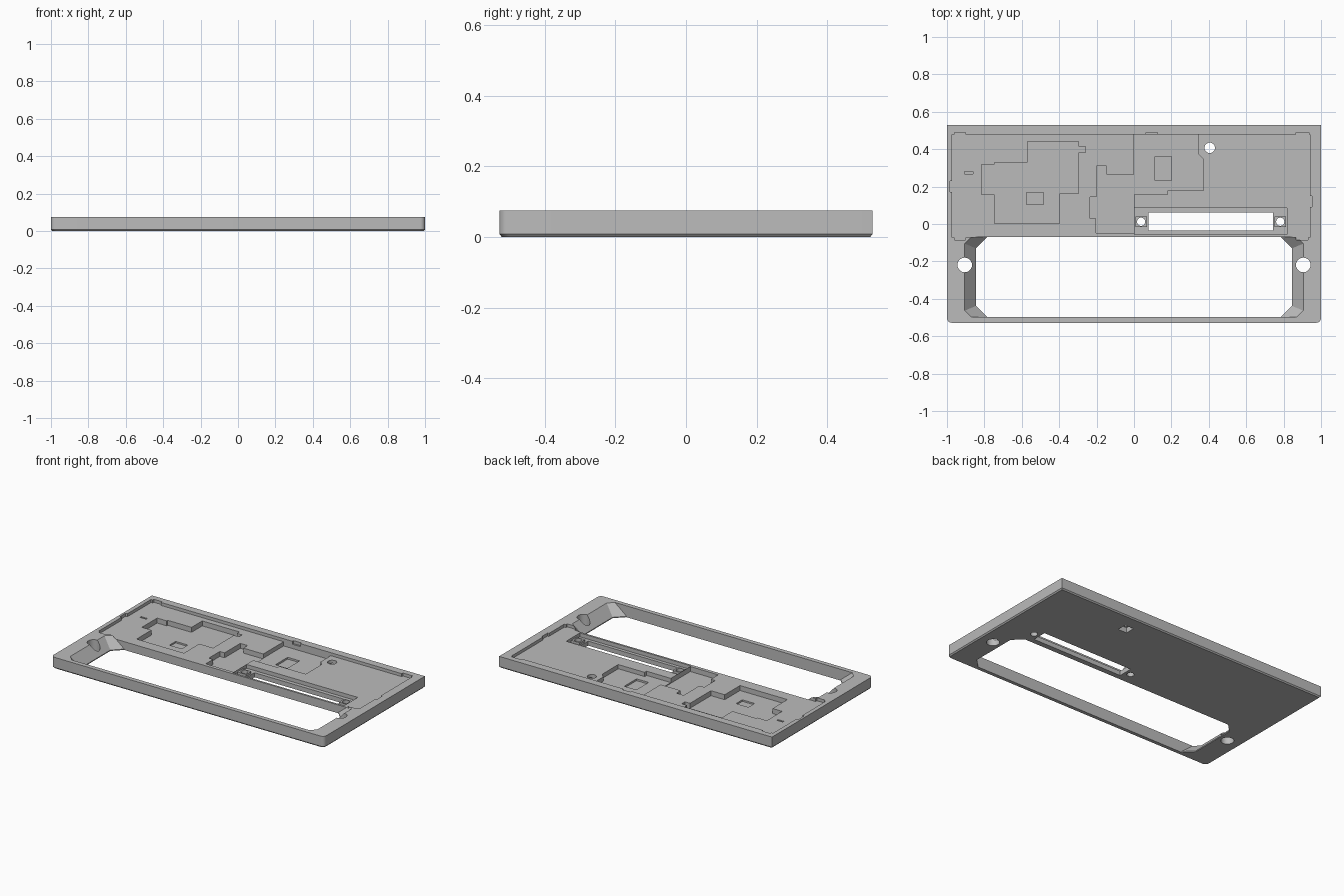
import bpy, bmesh, math

if "Cube" in bpy.data.objects:
    bpy.data.objects.remove(bpy.data.objects["Cube"])

grey = bpy.data.materials.new("mid grey")
grey.use_nodes = True
COLOUR = (0.5, 0.5, 0.5, 1)
grey.diffuse_color = COLOUR
grey.node_tree.nodes["Principled BSDF"].inputs["Base Color"].default_value = COLOUR

TOP, ABOVE, BELOW = 0.075, 0.12, -0.05


def loft(name, layers):
    """Solid through stacked outlines, each given as (points, height)."""
    bm = bmesh.new()
    rings = [[bm.verts.new((x, y, z)) for x, y in pts] for pts, z in layers]
    for low, high in zip(rings, rings[1:]):
        for i in range(len(low)):
            j = (i + 1) % len(low)
            bm.faces.new((low[i], low[j], high[j], high[i]))
    bm.faces.new(rings[0])
    bm.faces.new(rings[-1])
    bmesh.ops.recalc_face_normals(bm, faces=bm.faces[:])
    mesh = bpy.data.meshes.new(name)
    bm.to_mesh(mesh)
    bm.free()
    mesh.materials.append(grey)
    obj = bpy.data.objects.new(name, mesh)
    bpy.context.collection.objects.link(obj)
    return obj


def rect(x0, x1, y0, y1):
    return [(x0, y0), (x1, y0), (x1, y1), (x0, y1)]


def octagon(hx, y0, y1, c):
    return [(-hx + c, y0), (hx - c, y0), (hx, y0 + c), (hx, y1 - c),
            (hx - c, y1), (-hx + c, y1), (-hx, y1 - c), (-hx, y0 + c)]


def circle(x, y, r, n=32):
    return [(x + r * math.cos(math.tau * i / n), y + r * math.sin(math.tau * i / n))
            for i in range(n)]


def cut(name, pts, z0, z1=ABOVE, layers=None):
    """Subtract an outline between two heights from the frame."""
    tool = loft(name + "_cutter", layers or [(pts, z0), (pts, z1)])
    mod = frame.modifiers.new(name, "BOOLEAN")
    mod.operation, mod.solver, mod.object = "DIFFERENCE", "EXACT", tool
    bpy.context.view_layer.objects.active = frame
    bpy.ops.object.modifier_apply(modifier=name)
    bpy.data.objects.remove(tool)


# Frame plate with rounded front corners and a bevelled underside
R = 0.025
arc = [math.radians(a) for a in range(0, 91, 15)]
right_corner = [(1 - R + R * math.sin(a), -0.528 + R - R * math.cos(a)) for a in arc]
outline = right_corner + [(1, 0.528), (-1, 0.528)] + [(-x, y) for x, y in reversed(right_corner)]
under = [(x * 0.993, y * 0.987) for x, y in outline]
frame = loft("frame_plate", [(under, 0), (outline, 0.008), (outline, TOP)])

# Large window with sloping ends
lower = octagon(0.845, -0.498, -0.07, 0.06)
upper = octagon(0.905, -0.498, -0.07, 0.035)
cut("window", None, 0, layers=[(lower, BELOW), (lower, 0.006), (upper, TOP), (upper, ABOVE)])

# Shallow tray with clip notches around its rim
FLOOR = 0.055
cut("tray", rect(-0.972, 0.942, -0.071, 0.478), FLOOR)
notches = [(-0.96, -0.9, 0.46, 0.49), (0.865, 0.935, 0.46, 0.49),
           (0.065, 0.125, 0.46, 0.49), (-0.96, -0.9, -0.085, 0),
           (0.865, 0.93, -0.085, 0), (-0.985, -0.95, 0.17, 0.23),
           (0.92, 0.952, 0.09, 0.15)]
for i, box in enumerate(notches):
    cut(f"clip_notch_{i}", rect(*box), FLOOR)

# Deep component pockets
cut("left_pocket", [
    (-0.815, 0.158), (-0.745, 0.158), (-0.745, 0.003), (-0.398, 0.003),
    (-0.398, 0.163), (-0.297, 0.163), (-0.297, 0.382), (-0.26, 0.382),
    (-0.26, 0.415), (-0.297, 0.415), (-0.297, 0.44), (-0.57, 0.44),
    (-0.57, 0.328), (-0.745, 0.328), (-0.745, 0.318), (-0.815, 0.318)], 0.022)
cut("right_pocket", [
    (0, 0.158), (0.178, 0.158), (0.178, 0.178), (0.372, 0.178),
    (0.372, 0.345), (0.345, 0.372), (0.345, 0.478), (0, 0.478)], 0.027)
cut("middle_pocket", [
    (-0.203, -0.047), (0.001, -0.047), (0.001, 0.265), (-0.147, 0.265),
    (-0.147, 0.31), (-0.2, 0.31), (-0.2, 0.145), (-0.235, 0.145),
    (-0.235, 0.03), (-0.203, 0.03)], 0.022)
cut("left_chip_recess", rect(-0.575, -0.485, 0.103, 0.168), 0.012)
cut("right_chip_recess", rect(0.112, 0.2, 0.232, 0.36), 0.015)
cut("small_slot", rect(-0.905, -0.86, 0.268, 0.28), 0.025)

# Connector bay with through slot
cut("connector_bay", rect(0.002, 0.818, -0.057, 0.086), 0.03)
cut("connector_slot", rect(0.078, 0.742, -0.035, 0.061), BELOW)

# Screw bosses of the bay, joined to the plate before drilling
for side, x in (("right", 0.038), ("left", 0.782)):
    boss = loft(side + "_boss", [(rect(x - 0.031, x + 0.031, -0.016, 0.04), z) for z in (0.02, 0.045)])
    mod = frame.modifiers.new("boss", "BOOLEAN")
    mod.operation, mod.solver, mod.object = "UNION", "EXACT", boss
    bpy.context.view_layer.objects.active = frame
    bpy.ops.object.modifier_apply(modifier="boss")
    bpy.data.objects.remove(boss)
    cut(side + "_boss_hole", circle(x, 0.012, 0.022), BELOW)

# Mounting holes, and a button hole with a square pocket beneath
for side in (-1, 1):
    cut("mounting_hole", circle(side * 0.905, -0.219, 0.039), BELOW)
cut("button_hole", circle(0.405, 0.407, 0.028), BELOW)
cut("button_pocket", rect(0.373, 0.437, 0.375, 0.439), BELOW, 0.035)

# Crisp faces, smooth only round the holes
bpy.ops.object.select_all(action="DESELECT")
frame.select_set(True)
bpy.context.view_layer.objects.active = frame
bpy.ops.object.shade_smooth_by_angle(angle=math.radians(25))
